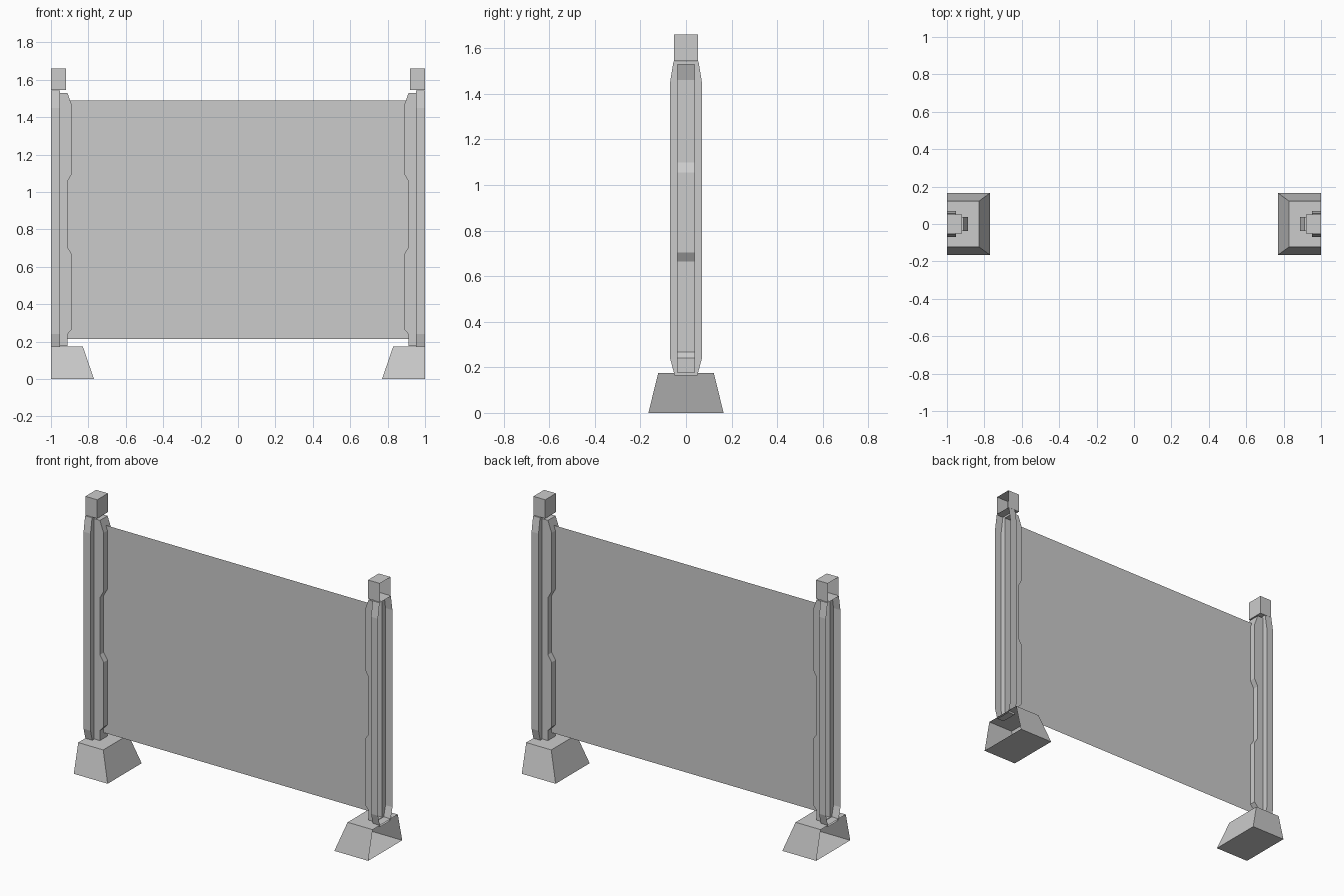
import bpy, bmesh

cube = bpy.data.objects.get("Cube")
if cube:
    bpy.data.objects.remove(cube, do_unlink=True)

GREY = (0.6, 0.6, 0.6, 1)
grey = bpy.data.materials.new("plain_grey")
grey.use_nodes = True
grey.diffuse_color = GREY
grey.node_tree.nodes["Principled BSDF"].inputs["Base Color"].default_value = GREY


def build(name, quads, mirror=True):
    """Make an object from a list of polygons given as points."""
    bm = bmesh.new()
    for quad in quads:
        bm.faces.new([bm.verts.new(p) for p in quad])
    bmesh.ops.remove_doubles(bm, verts=bm.verts, dist=0.0005)
    bmesh.ops.recalc_face_normals(bm, faces=bm.faces)
    mesh = bpy.data.meshes.new(name)
    bm.to_mesh(mesh)
    bm.free()
    mesh.materials.append(grey)
    obj = bpy.data.objects.new(name, mesh)
    bpy.context.collection.objects.link(obj)
    if mirror:
        obj.modifiers.new("other_end", 'MIRROR')
    return obj


def open_block(name, low, high):
    """Block open on its outer side; low and high are (inner x, half y, z)."""
    rings = []
    for x, y, z in (low, high):
        rings.append([(1, -y, z), (x, -y, z), (x, y, z), (1, y, z)])
    a, b = rings
    walls = [(a[i], a[i + 1], b[i + 1], b[i]) for i in range(3)]
    return build(name, walls + [a, b])


# Tapered feet and square caps, hollow towards the outer ends
open_block("feet", (0.77, 0.165, 0), (0.83, 0.122, 0.175))
open_block("post_caps", (0.92, 0.052, 1.545), (0.92, 0.052, 1.66))

# Post shells: chamfered outline with a slot down the inner face
IN, SLOT = 0.953, 0.037
outline = [(0.05, 0.165), (0.07, 0.24), (0.07, 1.45), (0.055, 1.542)]
slot_z = [0.178, 0.24, 1.45, 1.53]
quads = []
for s in (-1, 1):
    for i in range(3):
        (y0, z0), (y1, z1) = outline[i:i + 2]
        quads.append([(1, s * y0, z0), (1, s * y1, z1), (IN, s * y1, z1), (IN, s * y0, z0)])
        quads.append([(IN, s * y0, z0), (IN, s * y1, z1),
                      (IN, s * SLOT, slot_z[i + 1]), (IN, s * SLOT, slot_z[i])])
for (y, z), sz in ((outline[0], slot_z[0]), (outline[-1], slot_z[-1])):
    quads.append([(1, -y, z), (1, y, z), (IN, y, z), (IN, -y, z)])
    quads.append([(IN, -y, z), (IN, y, z), (IN, SLOT, sz), (IN, -SLOT, sz)])
build("posts", quads)

# Fins with a notched edge that grip the panel
edge = [(IN, 0.178), (0.912, 0.178), (0.912, 0.24), (0.887, 0.267), (0.887, 0.665),
        (0.912, 0.705), (0.912, 1.055), (0.887, 1.10), (0.887, 1.46), (0.912, 1.53), (IN, 1.53)]
quads = [[(x0, -SLOT, z0), (x0, SLOT, z0), (x1, SLOT, z1), (x1, -SLOT, z1)]
         for (x0, z0), (x1, z1) in zip(edge, edge[1:])]
quads += [[(x, s * SLOT, z) for x, z in edge] for s in (-1, 1)]
build("panel_fins", quads)

# Thin flat panel between the posts
W, LOW, HIGH = 0.912, 0.213, 1.49
build("panel", [[(-W, 0, LOW), (W, 0, LOW), (W, 0, HIGH), (-W, 0, HIGH)]], mirror=False)
